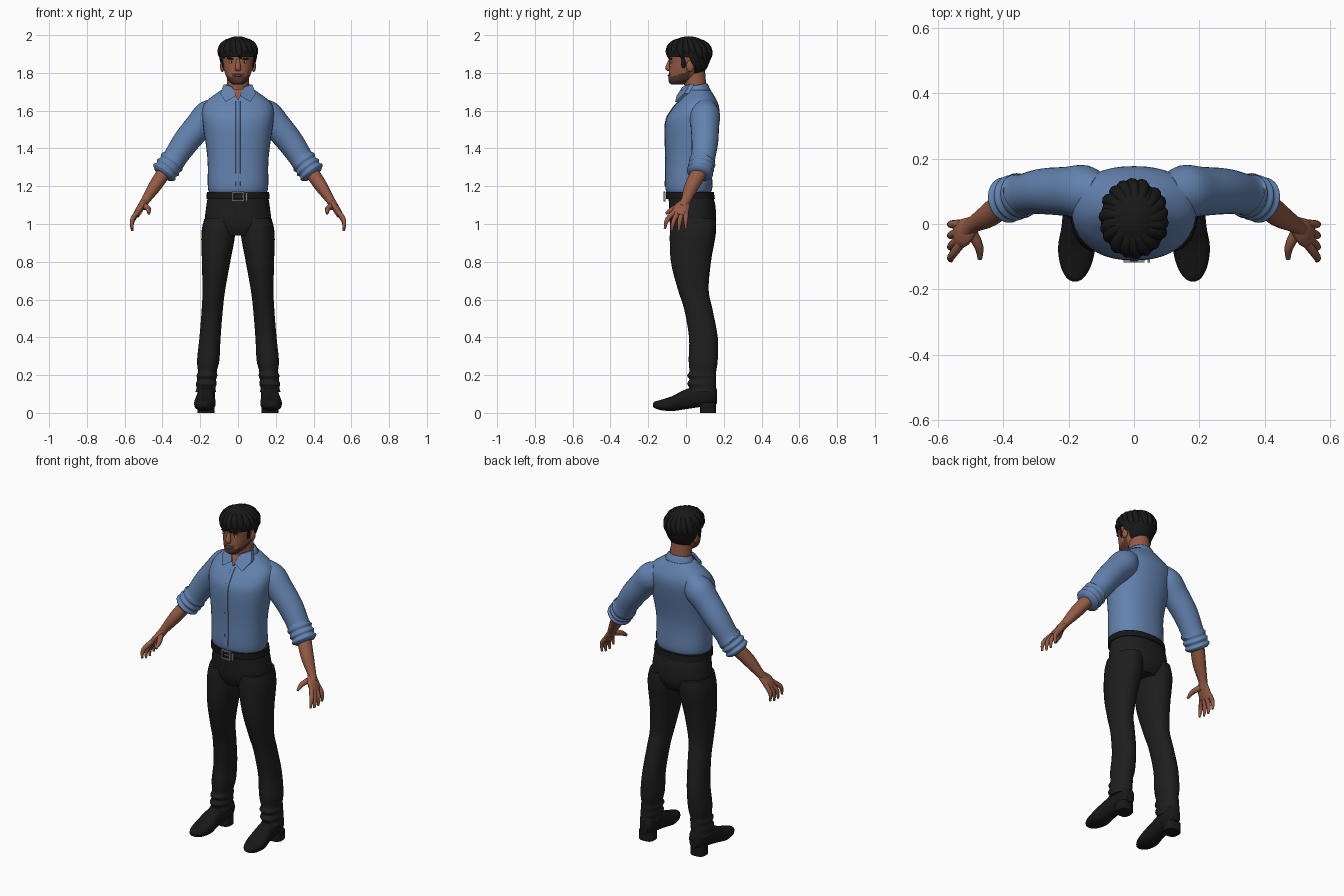
import bpy, bmesh, math, random
from mathutils import Vector

if "Cube" in bpy.data.objects:
    bpy.data.objects.remove(bpy.data.objects["Cube"])
random.seed(4)
parts = []
SIDES = {"left": 1, "right": -1}
UP, BACKWARD, FORWARD = (0, 0, 1), (0, 1, 0), (0, -1, 0)


def material(name, red, green, blue):
    mat = bpy.data.materials.new(name)
    mat.use_nodes = True
    mat.diffuse_color = (red, green, blue, 1)
    shader = mat.node_tree.nodes["Principled BSDF"]
    shader.inputs["Base Color"].default_value = mat.diffuse_color
    return mat


SHIRT = material("blue_cloth", .125, .225, .43)
SKIN = material("skin", .3, .105, .06)
HAIR = material("black_hair", .009, .009, .009)
STUBBLE = material("brown_stubble", .085, .04, .026)
PANTS = material("charcoal_cloth", .013, .013, .013)
LEATHER = material("black_leather", .009, .009, .009)
METAL = material("grey_metal", .25, .25, .22)
EYE = material("eye_white", .5, .45, .4)
LIPS = material("lips", .2, .07, .05)


def finish(name, bm, mat):
    bmesh.ops.recalc_face_normals(bm, faces=bm.faces[:])
    mesh = bpy.data.meshes.new(name)
    bm.to_mesh(mesh)
    bm.free()
    mesh.materials.append(mat)
    obj = bpy.data.objects.new(name, mesh)
    bpy.context.collection.objects.link(obj)
    parts.append(obj)
    return obj


def spline(rows, steps):
    """Smooth interpolation that passes through every row."""
    result = []
    for i in range(len(rows) - 1):
        before, start = rows[max(i - 1, 0)], rows[i]
        end, after = rows[i + 1], rows[min(i + 2, len(rows) - 1)]
        for k in range(steps):
            t = k / steps
            result.append([.5 * (2 * q + (r - p) * t + (2 * p - 5 * q + 4 * r - s) * t * t
                                 + (3 * q - p - 3 * r + s) * t ** 3)
                           for p, q, r, s in zip(before, start, end, after)])
    return result + [list(rows[-1])]


def loft(name, rows, mat, axis=None, ref=BACKWARD, side=1, seg=28, steps=4, power=2):
    """Rows hold x, y, z, radius along ref and radius across it."""
    rows = spline(rows, steps)
    bm, rings = bmesh.new(), []
    for i, row in enumerate(rows):
        centre = Vector(row[:3])
        previous, following = rows[max(i - 1, 0)], rows[min(i + 1, len(rows) - 1)]
        along = Vector(axis) if axis else (Vector(following[:3]) - Vector(previous[:3])).normalized()
        u = Vector(ref)
        u = (u - along * u.dot(along)).normalized()
        v = along.cross(u)
        ring = []
        for k in range(seg):
            angle = math.tau * k / seg
            c, s = [math.copysign(abs(w) ** (2 / power), w) for w in (math.cos(angle), math.sin(angle))]
            point = centre + u * c * row[3] + v * s * row[4]
            ring.append(bm.verts.new((point.x * side, point.y, point.z)))
        rings.append(ring)
    for lower, upper in zip(rings, rings[1:]):
        for k in range(seg):
            n = (k + 1) % seg
            bm.faces.new((lower[k], lower[n], upper[n], upper[k]))
    bm.faces.new(rings[0])
    bm.faces.new(rings[-1])
    return finish(name, bm, mat)


def stack(name, rows, mat, centre=lambda z: 0, **options):
    """Level sections given as height, front, back and half width."""
    sections = [(centre(z), (front + back) / 2, z, (back - front) / 2, width)
                for z, front, back, width in rows]
    return loft(name, sections, mat, axis=UP, **options)


def tube(name, rows, mat, flat=1, **options):
    """Round limb given as x, y, z and radius."""
    return loft(name, [(x, y, z, r, r * flat) for x, y, z, r in rows], mat, **options)


def ball(name, location, size, mat):
    bm = bmesh.new()
    bmesh.ops.create_uvsphere(bm, u_segments=32, v_segments=20, radius=1)
    bmesh.ops.scale(bm, vec=size, verts=bm.verts[:])
    bmesh.ops.translate(bm, vec=location, verts=bm.verts[:])
    return finish(name, bm, mat)


def plate(name, points, mat, depth):
    """Flat panel thickened backwards."""
    bm = bmesh.new()
    face = bm.faces.new([bm.verts.new(p) for p in points])
    new = bmesh.ops.extrude_face_region(bm, geom=[face])["geom"]
    moved = [item for item in new if isinstance(item, bmesh.types.BMVert)]
    bmesh.ops.translate(bm, vec=(0, depth, 0), verts=moved)
    return finish(name, bm, mat)


# Shirt body with placket down the front
TORSO = [(1.165, -.1, .13, .15), (1.2, -.11, .14, .16), (1.35, -.108, .137, .162), (1.53, -.11, .17, .186),
         (1.6, -.08, .177, .19), (1.65, -.04, .165, .168), (1.71, 0, .13, .088)]
stack("shirt_body", TORSO, SHIRT, seg=40, power=2.25)
loft("placket", [(0, front, z, .003, .012) for z, front, back, width in TORSO[1:-1]], SHIRT, seg=8, power=4)

# Collar, higher at the back
collar = stack("collar_band", [(1.68, -.02, .135, .095), (1.73, 0, .115, .072), (1.735, .005, .108, .064)], SHIRT)
for vert in collar.data.vertices:
    vert.co.z += .2 * (vert.co.y - .06)
plate("open_neck", [(-.035, -.022, 1.715), (.035, -.022, 1.715), (0, -.05, 1.655)], SKIN, .03)
for side, s in SIDES.items():
    plate(side + "_collar_flap", [(s * .03, -.02, 1.725), (s * .075, .02, 1.74), (s * .095, -.01, 1.69),
                                  (s * .065, -.058, 1.645), (s * .01, -.05, 1.68)], SHIRT, .025)

# Arms with rolled sleeves, and hands with a fan of fingers
elbow, cuff = Vector((.34, .09, 1.34)), Vector((.4, .07, 1.26))
folds = [(*elbow.lerp(cuff, k / 6), .071 if k % 2 else .063) for k in range(6)]
for side, s in SIDES.items():
    tube(side + "_sleeve", [(.1, .1, 1.63, .05), (.15, .1, 1.58, .08), (.21, .1, 1.515, .075),
                            (.28, .1, 1.43, .07), *folds, (*cuff, .052)], SHIRT, side=s)
    tube(side + "_forearm", [(.38, .08, 1.29, .042), (.44, .03, 1.2, .038), (.49, 0, 1.125, .026),
                             (.51, -.02, 1.09, .026)], SKIN, side=s, flat=.9)
    tube(side + "_palm", [(.49, 0, 1.12, .026), (.52, -.025, 1.08, .043), (.54, -.036, 1.045, .038)],
         SKIN, side=s, flat=.45)
    for i, finger in enumerate(("index", "middle", "ring", "little")):
        bend = .012 * abs(i - 1.5)
        tube(f"{side}_{finger}_finger", [(.53, .02 * i - .06, 1.065, .014), (.56, .033 * i - .1, 1.005 + bend, .012),
                                         (.56, .037 * i - .112, .957 + bend, .006)], SKIN, side=s, seg=10)
    tube(side + "_thumb", [(.5, -.02, 1.1, .018), (.475, -.07, 1.08, .014), (.472, -.107, 1.055, .007)],
         SKIN, side=s, seg=10)

# Trousers with creased hems
stack("trouser_hips", [(.94, -.06, .13, .1), (1, -.085, .158, .17), (1.1, -.09, .155, .167),
                       (1.17, -.095, .135, .154)], PANTS, seg=36, power=2.25)
hem = [(.22 - .022 * k, .006 if k % 2 else .018, .16, .055 if k % 2 else .05) for k in range(6)]
for side, s in SIDES.items():
    stack(side + "_trouser_leg", [(1.03, -.08, .155, .08), (.95, -.086, .158, .09), (.8, -.08, .132, .075),
                                  (.65, -.042, .12, .06), (.55, -.01, .14, .056), (.4, .016, .168, .056),
                                  (.28, .014, .168, .059), *hem],
          PANTS, centre=lambda z: .18 - .08 * z, side=s, power=2.15)

# Shoes given as length, sole, top and half width
SHOE = [(.165, .05, .12, .025), (.13, .04, .16, .044), (0, .02, .125, .049), (-.07, .01, .09, .057),
        (-.13, .014, .07, .046), (-.165, .025, .06, .026), (-.176, .036, .05, .008)]
for side, s in SIDES.items():
    sections = [(.172 - .05 * y, y, (sole + top) / 2, (top - sole) / 2, width) for y, sole, top, width in SHOE]
    loft(side + "_shoe", sections, LEATHER, axis=FORWARD, ref=UP, side=s, power=2.4)
    stack(side + "_shoe_heel", [(z, .075, .16, .045) for z in (0, .055)], LEATHER,
          centre=lambda z: .17, side=s, steps=1, power=2.8)

# Belt and buckle
stack("belt", [(1.133, -.106, .153, .167), (1.17, -.107, .147, .165)], LEATHER, seg=40, power=2.25)
BARS = {"top": (0, .023, .03, .004), "bottom": (0, -.023, .03, .004), "right": (-.028, 0, .004, .026),
        "left": (.028, 0, .004, .026), "prong": (.008, 0, .02, .003), "keeper": (.045, 0, .004, .022)}
for name, (x, z, w, h) in BARS.items():
    corners = [(-w, -h), (w, -h), (w, h), (-w, h)]
    plate("buckle_" + name, [(x + dx, -.118, 1.145 + z + dz) for dx, dz in corners], METAL, .009)

# Neck and head, with stubble along the jaw
stack("neck", [(1.66, -.02, .12, .075), (1.71, -.005, .11, .062), (1.82, -.03, .1, .056)], SKIN)
head = stack("head", [(1.738, -.075, -.02, .022), (1.75, -.09, .02, .042), (1.78, -.092, .065, .062),
                      (1.85, -.087, .115, .083), (1.92, -.088, .12, .083), (1.98, -.03, .06, .03)],
             SKIN, seg=64, steps=9, power=2.2)
head.data.materials.append(STUBBLE)
for face in head.data.polygons:
    x, y, z = face.center
    jaw = z < 1.805 + .35 * y and y < .02
    moustache = abs(x) < .032 and z < 1.803 and y < -.06
    face.material_index = int(jaw or moustache)

# Face
stack("nose", [(1.872, -.092, -.08, .008), (1.825, -.11, -.08, .016), (1.81, -.098, -.08, .012)], SKIN, seg=14)
ball("lips", (0, -.091, 1.786), (.022, .006, .006), LIPS)
for side, s in SIDES.items():
    ball(side + "_eye", (s * .034, -.077, 1.857), (.014, .007, .006), EYE)
    ball(side + "_iris", (s * .034, -.081, 1.857), (.005, .004, .005), HAIR)
    ball(side + "_eyebrow", (s * .035, -.08, 1.875), (.022, .008, .005), HAIR)
    ball(side + "_ear", (s * .083, .022, 1.835), (.012, .02, .03), SKIN)
    ball(side + "_sideburn", (s * .076, -.012, 1.86), (.011, .016, .035), HAIR)

# Hair: a cap raised clear of the face and drawn down to the nape
crown = Vector((0, .015, 1.9))
cap = ball("hair_cap", crown, (.102, .116, .094), HAIR)
for vert in cap.data.vertices:
    if vert.co.z < crown.z:
        vert.co.z -= .4 * (crown.z - vert.co.z)
    if vert.co.y < .035:
        vert.co.z = max(vert.co.z, 1.885)

# Locks swept from the crown to the rim, longer at the back
LOCKS = 18
for i in range(LOCKS):
    turn = math.tau * (i + random.uniform(-.25, .25)) / LOCKS
    reach = random.uniform(125, 140) if math.sin(turn) > .3 else random.uniform(98, 112)
    rows = []
    for k in range(5):
        tilt, swirl = math.radians(15 + (reach - 15) * k / 4), turn + .08 * k
        offset = Vector((.092 * math.sin(tilt) * math.cos(swirl), .107 * math.sin(tilt) * math.sin(swirl),
                         .08 * math.cos(tilt)))
        rows.append((*(crown + offset), .007 + .014 * math.sin(math.pi * k / 4)))
    tube(f"hair_lock_{i + 1}", rows, HAIR, ref=(math.sin(turn), -math.cos(turn), 0), seg=10)

# Smooth shading with crisp edges
bpy.ops.object.select_all(action="DESELECT")
for obj in parts:
    obj.select_set(True)
bpy.context.view_layer.objects.active = parts[0]
bpy.ops.object.shade_smooth_by_angle(angle=math.radians(50))
